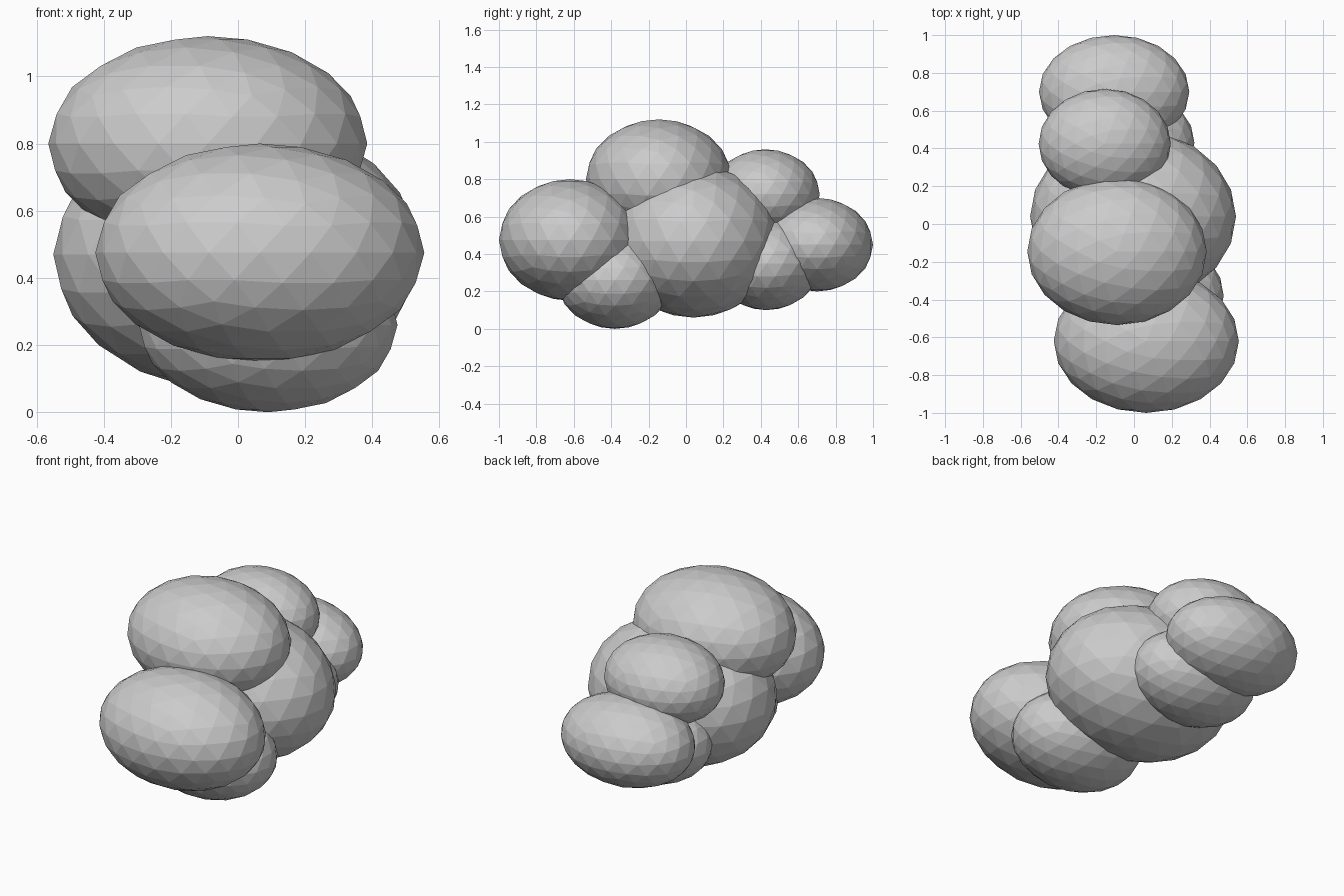
import bpy

if "Cube" in bpy.data.objects:
    bpy.data.objects.remove(bpy.data.objects["Cube"])

# One flat grey for the whole cloud
grey = bpy.data.materials.new("cloud_grey")
grey.diffuse_color = (0.6, 0.6, 0.6, 1)
grey.use_nodes = True
grey.node_tree.nodes["Principled BSDF"].inputs["Base Color"].default_value = grey.diffuse_color


def puff(name, centre, radii):
    """Flat-faced ellipsoid puff made from an icosphere."""
    bpy.ops.mesh.primitive_ico_sphere_add(subdivisions=3, radius=1, location=centre)
    ob = bpy.context.object
    ob.name = name
    ob.scale = radii
    bpy.ops.object.transform_apply(location=False, rotation=False, scale=True)
    ob.data.materials.append(grey)
    return ob


# Overlapping puffs, front to back
puff("front_puff", (0.065, -0.62, 0.475), (0.49, 0.38, 0.325))
puff("front_lower_puff", (0.09, -0.38, 0.26), (0.385, 0.31, 0.26))
puff("top_puff", (-0.09, -0.145, 0.80), (0.475, 0.39, 0.32))
puff("middle_puff", (-0.005, 0.04, 0.47), (0.545, 0.46, 0.41))
puff("back_upper_puff", (-0.155, 0.425, 0.72), (0.35, 0.29, 0.24))
puff("back_lower_puff", (-0.055, 0.43, 0.35), (0.375, 0.29, 0.25))
puff("back_puff", (-0.105, 0.70, 0.45), (0.398, 0.30, 0.25))
